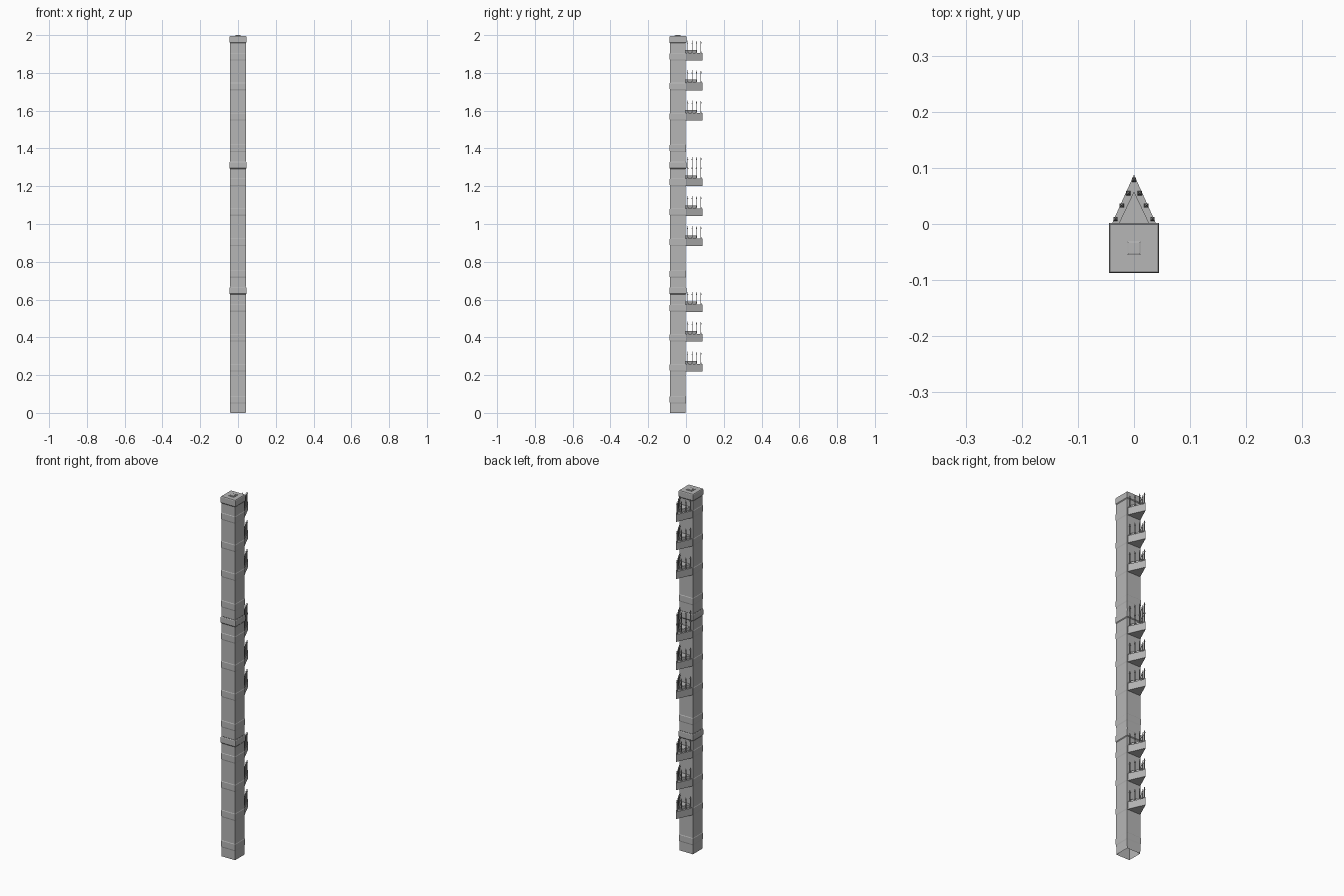
import bpy, bmesh
from mathutils import Matrix, Vector

cube = bpy.data.objects.get("Cube")
if cube:
    bpy.data.objects.remove(cube, do_unlink=True)

stone = bpy.data.materials.new("grey stone")
stone.use_nodes = True
grey = (0.47, 0.47, 0.47, 1)
stone.diffuse_color = grey
stone.node_tree.nodes["Principled BSDF"].inputs["Base Color"].default_value = grey

CENTRE_Y = -0.043
PITCH = 0.665
DECK_BASES = (0.218, 0.378, 0.535)
DECK_HEIGHT = 0.04


def finish(name, bm):
    bmesh.ops.recalc_face_normals(bm, faces=bm.faces)
    mesh = bpy.data.meshes.new(name)
    bm.to_mesh(mesh)
    bm.free()
    mesh.materials.append(stone)
    obj = bpy.data.objects.new(name, mesh)
    bpy.context.collection.objects.link(obj)
    return obj


def square_stack(name, profile, cap_top=False, cap_bottom=False):
    """Skin square rings given as (half width, height)."""
    bm = bmesh.new()
    rings = []
    for half, z in profile:
        rings.append([bm.verts.new((sx * half, CENTRE_Y + sy * half, z))
                      for sx, sy in ((-1, -1), (1, -1), (1, 1), (-1, 1))])
    for low, high in zip(rings, rings[1:]):
        for i in range(4):
            j = (i + 1) % 4
            bm.faces.new((low[i], low[j], high[j], high[i]))
    if cap_top:
        bm.faces.new(rings[-1])
    if cap_bottom:
        bm.faces.new(rings[0])
    return finish(name, bm)


def wedge(name, half, depth, z, height):
    """Triangular slab pointing away from the back wall."""
    bm = bmesh.new()
    base = bm.faces.new([bm.verts.new(p) for p in
                         ((-half, -0.003, z), (half, -0.003, z), (0, depth, z))])
    top = bmesh.ops.extrude_face_region(bm, geom=[base])
    verts = [g for g in top["geom"] if isinstance(g, bmesh.types.BMVert)]
    bmesh.ops.translate(bm, verts=verts, vec=(0, 0, height))
    return finish(name, bm)


def spikes(name, z):
    """Row of pointed stakes along both edges of a deck."""
    bm = bmesh.new()
    places = [(0, 0.079)]
    for x, y in ((0.033, 0.009), (0.022, 0.033), (0.010, 0.055)):
        places += [(x, y), (-x, y)]
    # Each piece: radius below, radius above, start, length
    pieces = ((0.0055, 0.004, 0, 0.008),
              (0.0024, 0.0024, 0.007, 0.045),
              (0.0045, 0.0005, 0.05, 0.016))
    for x, y in places:
        for low, high, start, length in pieces:
            bmesh.ops.create_cone(
                bm, cap_ends=True, segments=4, radius1=low, radius2=high, depth=length,
                matrix=Matrix.Translation(Vector((x, y, z + start + length / 2)))
                @ Matrix.Rotation(0.785, 4, "Z"))
    return finish(name, bm)


# Hollow shaft sections, each with four shallow courses
for k in range(3):
    z0 = k * PITCH
    profile = [(0.041, z0)]
    for base in (0.05,) + DECK_BASES:
        z = z0 + base
        profile += [(0.0415, z), (0.0432, z + 0.006),
                    (0.0432, z + DECK_HEIGHT - 0.003), (0.0415, z + DECK_HEIGHT)]
    profile.append((0.0415, z0 + 0.64))
    square_stack(f"shaft_section_{k + 1}", profile)

    # Collar closing each section
    collar = [(0.0415, z0 + 0.627), (0.0445, z0 + 0.631),
              (0.0445, z0 + 0.661), (0.0425, z0 + 0.665)]
    square_stack(f"collar_{k + 1}", collar, cap_top=(k == 2))

    # Pointed decks on the back wall
    for n, base in enumerate(DECK_BASES):
        z = z0 + base
        tag = f"{k + 1}_{n + 1}"
        wedge(f"deck_{tag}", 0.041, 0.088, z, DECK_HEIGHT)
        wedge(f"deck_step_{tag}", 0.029, 0.058, z + DECK_HEIGHT, 0.016)
        spikes(f"spikes_{tag}", z + DECK_HEIGHT)

# Second tier of stakes on the uppermost deck of the middle section
spikes("upper_spikes", PITCH + DECK_BASES[-1] + DECK_HEIGHT + 0.05)

# Small stepped peg on the roof
square_stack("roof_plinth", [(0.017, 1.994), (0.017, 1.997)], cap_top=True)
square_stack("roof_peg", [(0.012, 1.996), (0.012, 1.999), (0.010, 2.0)], cap_top=True)
